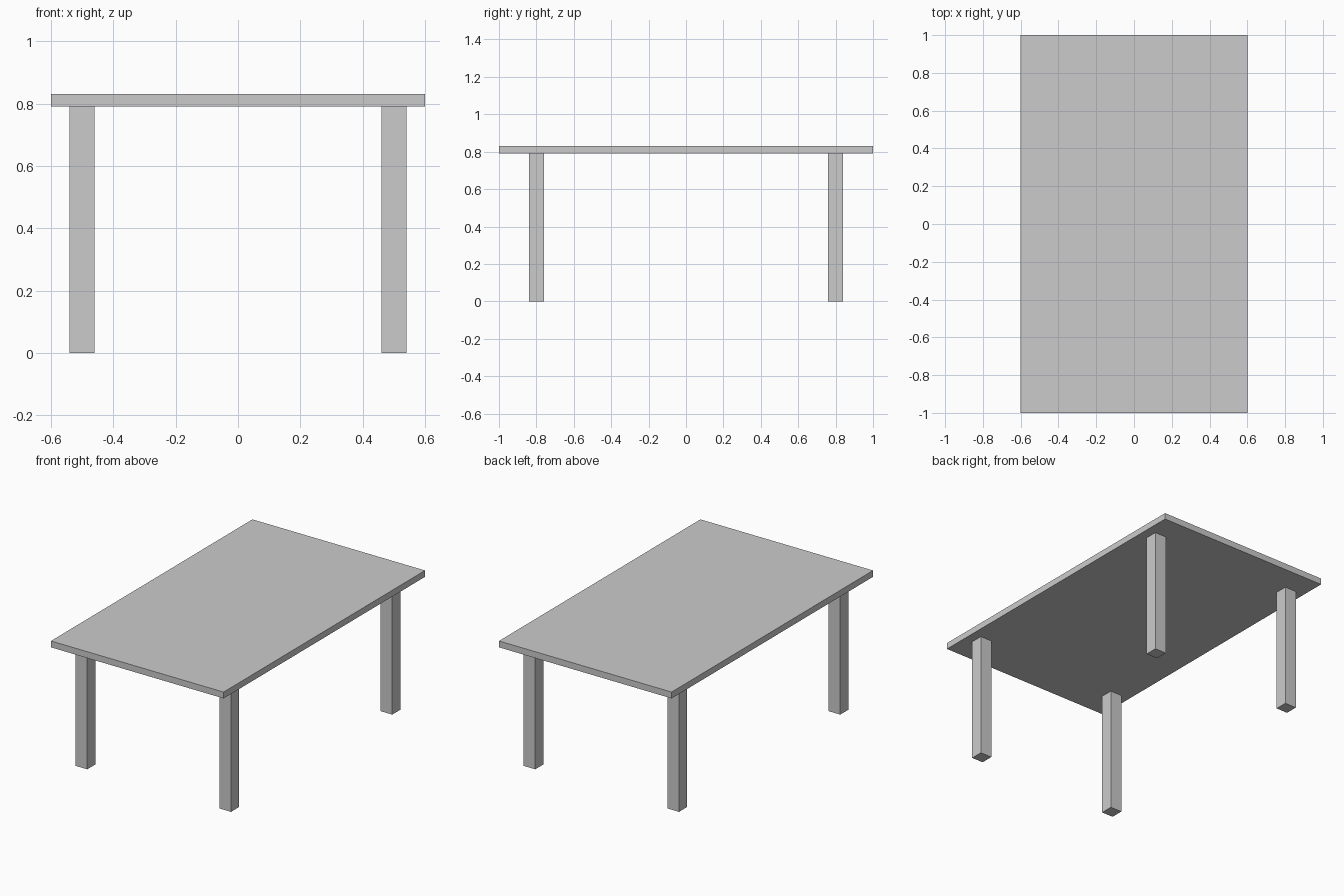
import bpy

if "Cube" in bpy.data.objects:
    bpy.data.objects.remove(bpy.data.objects["Cube"])


def box(name, centre, size):
    """Add a box with its size baked into the mesh."""
    bpy.ops.mesh.primitive_cube_add(size=1, location=centre)
    obj = bpy.context.object
    obj.name = name
    obj.scale = size
    bpy.ops.object.transform_apply(location=False, rotation=False, scale=True)
    return obj


LEG_HEIGHT = 0.79
LEG_WIDTH = 0.08
TOP_THICKNESS = 0.04

# Table top
box("table_top", (0, 0, LEG_HEIGHT + TOP_THICKNESS / 2), (1.2, 2.0, TOP_THICKNESS))

# Four square legs, set in from the corners
for side, x in (("left", -0.5), ("right", 0.5)):
    for end, y in (("front", -0.8), ("back", 0.8)):
        box(f"{end}_{side}_leg", (x, y, LEG_HEIGHT / 2), (LEG_WIDTH, LEG_WIDTH, LEG_HEIGHT))
